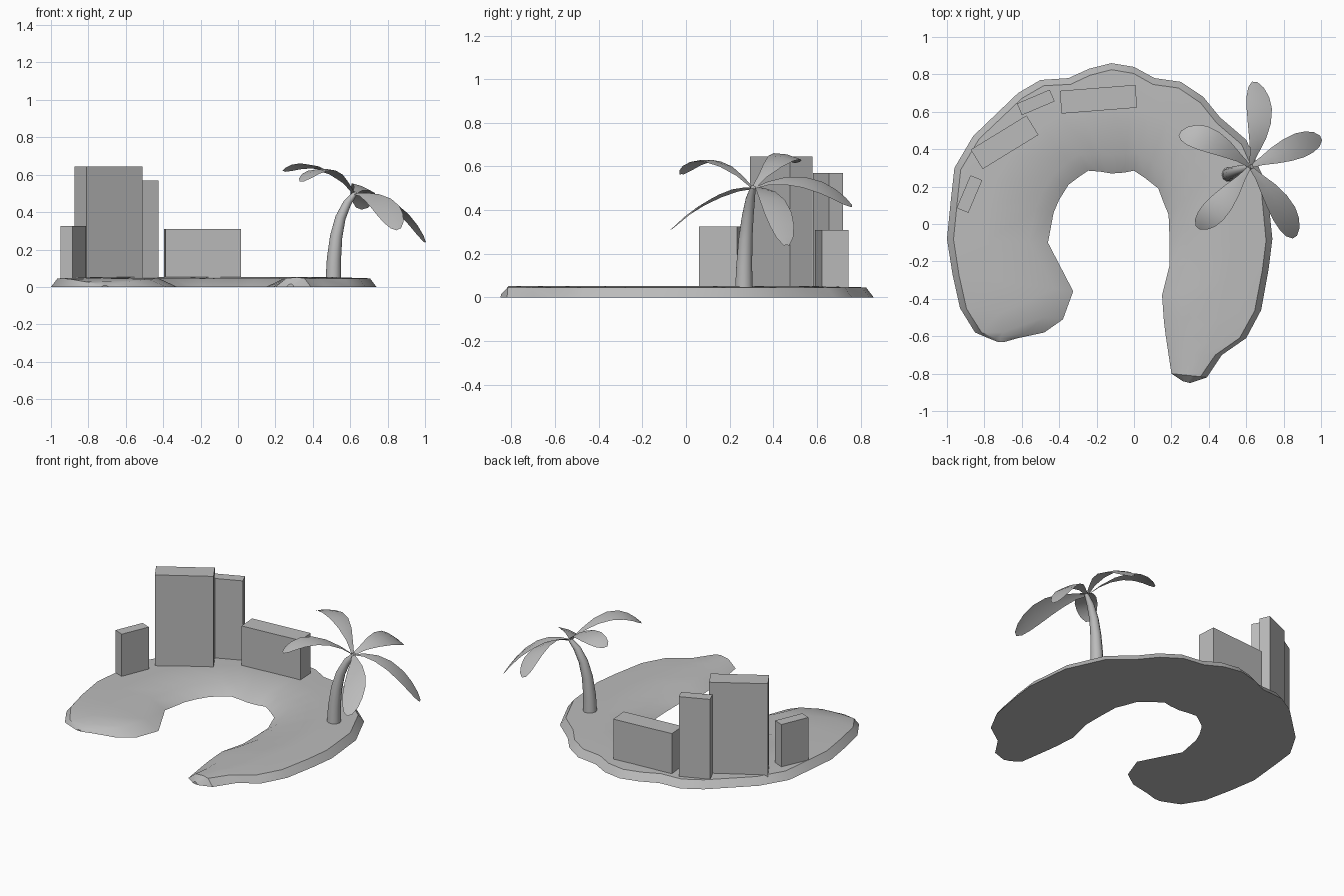
import bpy, bmesh, math
from mathutils import Vector, Matrix

if "Cube" in bpy.data.objects:
    bpy.data.objects.remove(bpy.data.objects["Cube"])

# One plain material for everything
grey = bpy.data.materials.new("plain_grey")
grey.use_nodes = True
colour = (0.5, 0.5, 0.5, 1)
grey.diffuse_color = colour
grey.node_tree.nodes["Principled BSDF"].inputs["Base Color"].default_value = colour


def finish(name, bm, smooth_angle=None, closed=True):
    """Turn a bmesh into a named, coloured object."""
    if closed:
        bmesh.ops.recalc_face_normals(bm, faces=bm.faces[:])
    mesh = bpy.data.meshes.new(name)
    bm.to_mesh(mesh)
    bm.free()
    mesh.materials.append(grey)
    obj = bpy.data.objects.new(name, mesh)
    bpy.context.collection.objects.link(obj)
    if smooth_angle:
        bpy.ops.object.select_all(action='DESELECT')
        obj.select_set(True)
        bpy.context.view_layer.objects.active = obj
        bpy.ops.object.shade_smooth_by_angle(angle=math.radians(smooth_angle))
    return obj


def loft(bm, rows, ring):
    """Skin rows of points with quads; a ring closes each row and caps the ends."""
    verts = [[bm.verts.new(p) for p in row] for row in rows]
    count = len(rows[0])
    for low, high in zip(verts, verts[1:]):
        for i in range(count if ring else count - 1):
            j = (i + 1) % count
            bm.faces.new((low[i], low[j], high[j], high[i]))
    if ring:
        bm.faces.new(verts[0][::-1])
        bm.faces.new(verts[-1])


# Horseshoe island: outer and inner shore, from the left-hand tip round to the other
outer_shore = [(-.73, -.63), (-.78, -.61), (-.85, -.58), (-.93, -.45), (-.97, -.27),
               (-1, -.08), (-.98, .12), (-.96, .3), (-.86, .47), (-.62, .7), (-.5, .77),
               (-.35, .78), (-.24, .83), (-.12, .86), (0, .84), (.11, .78), (.25, .76),
               (.37, .68), (.46, .57), (.6, .45), (.71, .21), (.74, -.08), (.72, -.24),
               (.68, -.46), (.6, -.61), (.47, -.7), (.39, -.82), (.3, -.85)]
inner_shore = [(-.69, -.63), (-.62, -.61), (-.48, -.58), (-.38, -.51), (-.325, -.36),
               (-.46, -.1), (-.43, .06), (-.4, .13), (-.35, .21), (-.29, .255), (-.245, .285),
               (-.18, .28), (-.15, .275), (-.12, .27), (-.05, .275), (0, .285), (.06, .245),
               (.13, .19), (.16, .11), (.185, .05), (.19, -.08), (.19, -.22), (.15, -.38),
               (.16, -.52), (.17, -.6), (.185, -.7), (.2, -.8), (.26, -.84)]
tip_rise = {0: .15, 1: .35, 2: .6, 3: .9, len(outer_shore) - 1: .3}

rows = []
for i, (o, n) in enumerate(zip(outer_shore, inner_shore)):
    o, n = Vector((*o, 0)), Vector((*n, 0))
    width = (n - o).length
    bank = min(.035 / width, .25)
    beach = 1 - min(.1 / width, .3)
    rise = tip_rise.get(i, 1)
    section = [(0, 0), (bank, .046), (.4, .052), (beach, .046), (1, 0)]
    rows.append([o.lerp(n, t) + Vector((0, 0, z * rise)) for t, z in section])
bm = bmesh.new()
loft(bm, rows, ring=True)
finish("island", bm, 35)


# Block buildings: centre, length, depth, turn and roof height
def building(name, x, y, length, depth, turn, roof):
    base = .03
    bm = bmesh.new()
    bmesh.ops.create_cube(bm, size=1)
    place = (Matrix.Translation((x, y, (base + roof) / 2))
             @ Matrix.Rotation(math.radians(turn), 4, 'Z')
             @ Matrix.Diagonal((length, depth, roof - base, 1)))
    bmesh.ops.transform(bm, matrix=place, verts=bm.verts[:])
    finish(name, bm)


building("small_building", -.88, .16, .19, .068, 67, .325)
building("tall_building", -.692, .437, .35, .122, 31.5, .645)
building("narrow_building", -.525, .65, .19, .068, 23, .57)
building("long_building", -.19, .667, .405, .122, 4.5, .31)

# Palm trunk: tapered tube bending toward the crown
trunk_path = [((.51, .265, .03), .042), ((.513, .267, .15), .038), ((.525, .273, .27), .033),
              ((.548, .283, .37), .028), ((.585, .295, .45), .022), ((.63, .308, .505), .012)]
sides = 10
rows = []
for i, (point, radius) in enumerate(trunk_path):
    before = Vector(trunk_path[max(i - 1, 0)][0])
    after = Vector(trunk_path[min(i + 1, len(trunk_path) - 1)][0])
    turn = Vector((0, 0, 1)).rotation_difference(after - before)
    rows.append([Vector(point) + turn @ Vector((radius * math.cos(a), radius * math.sin(a), 0))
                 for a in (math.tau * k / sides for k in range(sides))])
bm = bmesh.new()
loft(bm, rows, ring=True)
finish("palm_trunk", bm, 50)

# Palm leaves: thin arched blades, widest beyond the middle
crown = Vector((.62, .307, .5))
blade = [(0, .008), (.15, .022), (.32, .045), (.5, .062), (.68, .068), (.82, .06),
         (.93, .042), (1, .014)]


def palm_leaf(name, middle, tip, roll):
    middle, tip = Vector(middle), Vector(tip)
    bend = 2 * middle - (crown + tip) / 2
    run = tip - crown
    across = Vector((-run.y, run.x, 0)).normalized()
    across.z = roll
    rows = []
    for t, half in blade:
        centre = crown.lerp(bend, t).lerp(bend.lerp(tip, t), t)
        droop = Vector((0, 0, -half * .12))
        rows.append([centre - across * half + droop, centre, centre + across * half + droop])
    bm = bmesh.new()
    loft(bm, rows, ring=False)
    finish(name, bm, 60, closed=False)


palm_leaf("back_leaf", (.67, .54, .535), (.645, .76, .42), .4)
palm_leaf("left_leaf", (.82, .395, .455), (1, .46, .24), 0)
palm_leaf("front_left_leaf", (.765, .12, .455), (.86, -.07, .31), .4)
palm_leaf("front_right_leaf", (.475, .12, .63), (.34, -.02, .565), 0)
palm_leaf("right_leaf", (.43, .435, .645), (.245, .485, .62), .2)
